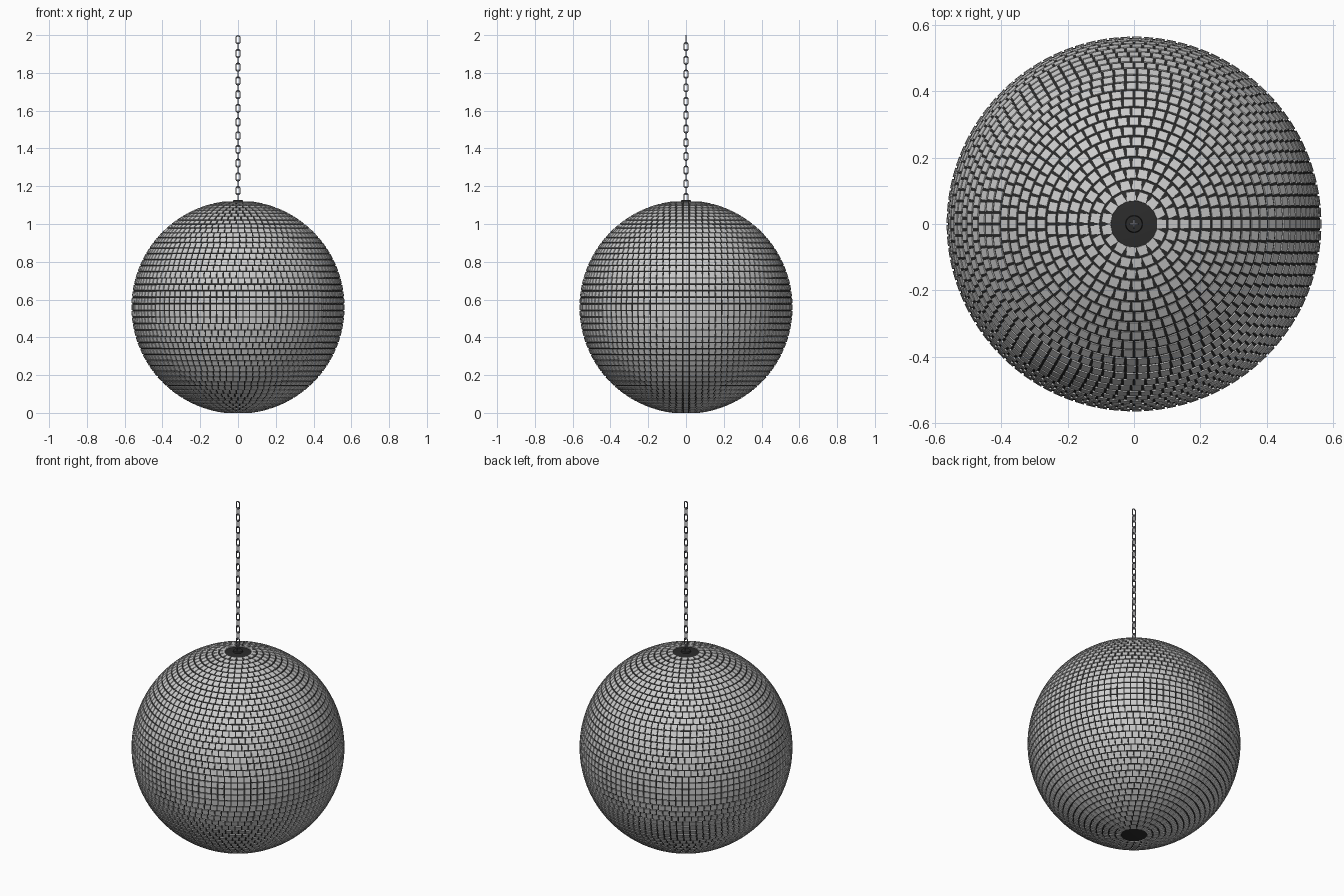
import bpy, bmesh
from math import pi, sin, cos
from mathutils import Matrix, Vector

if "Cube" in bpy.data.objects:
    bpy.data.objects.remove(bpy.data.objects["Cube"])

R = 0.56            # core radius, also centre height
CENTRE = Vector((0, 0, R))


def material(name, col):
    m = bpy.data.materials.new(name)
    m.diffuse_color = (*col, 1)
    m.use_nodes = True
    m.node_tree.nodes["Principled BSDF"].inputs["Base Color"].default_value = m.diffuse_color
    return m


def finish(bm, name, mat=None, smooth=False):
    bmesh.ops.recalc_face_normals(bm, faces=bm.faces)
    me = bpy.data.meshes.new(name)
    for f in bm.faces:
        f.smooth = smooth
    bm.to_mesh(me)
    bm.free()
    ob = bpy.data.objects.new(name, me)
    bpy.context.collection.objects.link(ob)
    if mat:
        me.materials.append(mat)
    return ob


dark = material("dark_core", (0.025, 0.025, 0.025))
steel = material("chain_steel", (0.24, 0.24, 0.27))

# Dark core sphere
bm = bmesh.new()
bmesh.ops.create_uvsphere(bm, u_segments=64, v_segments=48, radius=R,
                          matrix=Matrix.Translation(CENTRE))
finish(bm, "ball_core", dark, True)

# Mirror tiles in latitude rings
TILE, DEPTH, FIRST, ROWS = 0.0285, 0.008, 0.149, 47
bm = bmesh.new()
for row in range(ROWS):
    polar = FIRST + (pi - 2 * FIRST) * row / (ROWS - 1)
    ring = R * sin(polar)
    count = max(12, int(2 * pi * ring / 0.0345))
    for i in range(count):
        m = (Matrix.Translation(CENTRE)
             @ Matrix.Rotation(2 * pi * i / count, 4, 'Z')
             @ Matrix.Rotation(polar, 4, 'Y')
             @ Matrix.Translation((0, 0, R))
             @ Matrix.Diagonal((TILE, TILE, DEPTH, 1)))
        bmesh.ops.create_cube(bm, size=1, matrix=m)
finish(bm, "mirror_tiles")

# Small round mount at the top
bm = bmesh.new()
bmesh.ops.create_cone(bm, cap_ends=True, segments=32, radius1=0.028, radius2=0.024,
                      depth=0.016, matrix=Matrix.Translation((0, 0, 2 * R)))
finish(bm, "chain_mount", dark)

# Hanging chain of stadium-shaped links, alternately turned a quarter
WIRE, HALF_W, LENGTH, PITCH, LINKS = 0.0033, 0.0105, 0.049, 0.0363, 24
straight = LENGTH / 2 - WIRE - HALF_W
SIDES, ARC = 8, 8
path = []
for side in (1, -1):
    for k in range(ARC + 1):
        a = pi * k / ARC
        radial = Vector((side * cos(a), 0, side * sin(a)))
        path.append((radial * HALF_W + Vector((0, 0, side * straight)), radial))

bm = bmesh.new()
for n in range(LINKS):
    m = (Matrix.Translation((0, 0, 2 - LENGTH / 2 - n * PITCH))
         @ Matrix.Rotation(pi / 2 * (n % 2), 4, 'Z'))
    loops = []
    for p, radial in path:
        loops.append([bm.verts.new(m @ (p + WIRE * (cos(t) * radial + sin(t) * Vector((0, 1, 0)))))
                      for t in (2 * pi * j / SIDES for j in range(SIDES))])
    for a, b in zip(loops, loops[1:] + loops[:1]):
        for j in range(SIDES):
            k = (j + 1) % SIDES
            bm.faces.new((a[j], a[k], b[k], b[j]))
finish(bm, "hanging_chain", steel, True)
